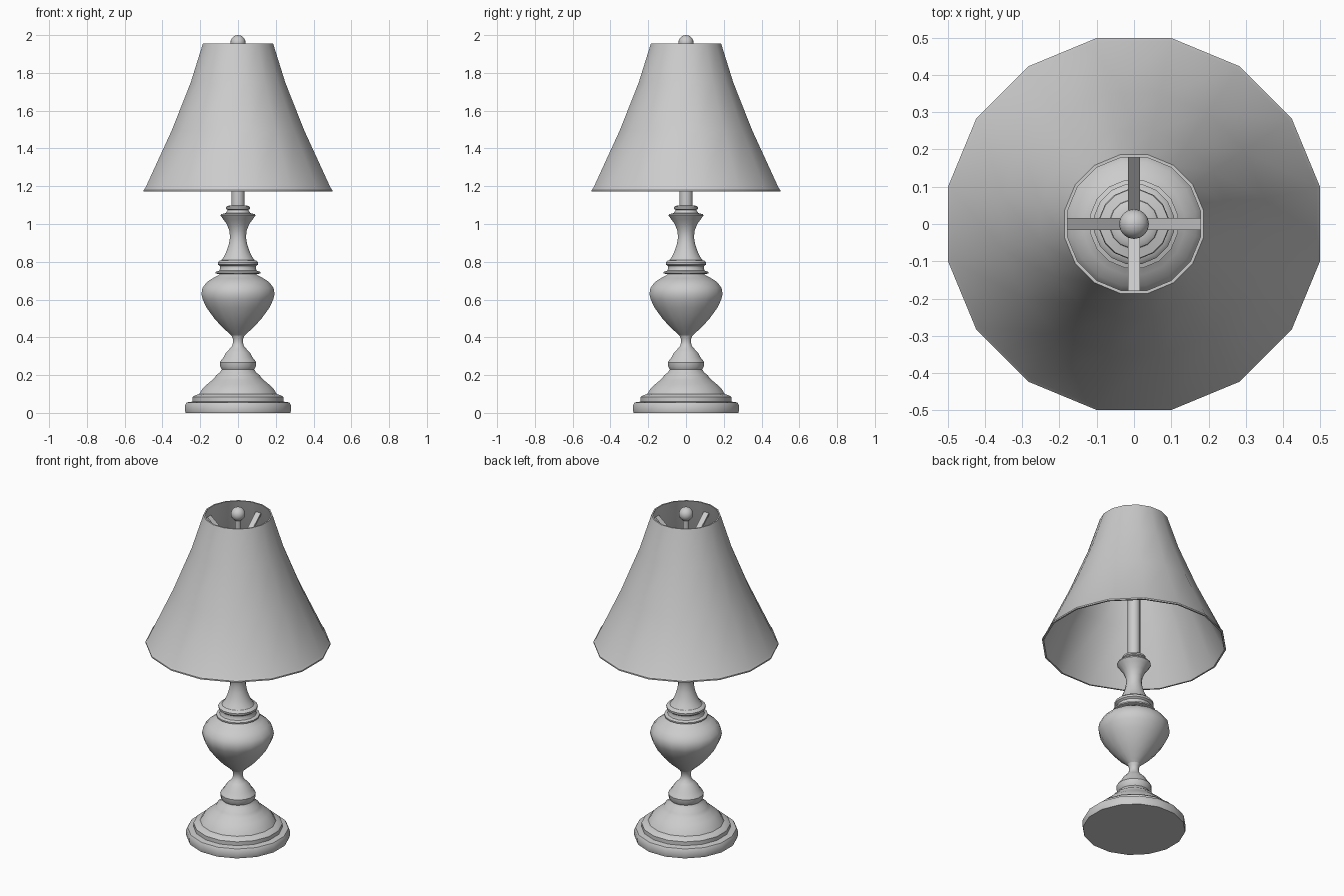
import bpy, bmesh, math
from mathutils import Matrix, Vector

if "Cube" in bpy.data.objects:
    bpy.data.objects.remove(bpy.data.objects["Cube"])

SIDES = 16
HALF = math.pi / SIDES


def finish(name, bm, angle=35):
    bmesh.ops.recalc_face_normals(bm, faces=bm.faces)
    mesh = bpy.data.meshes.new(name)
    bm.to_mesh(mesh)
    bm.free()
    ob = bpy.data.objects.new(name, mesh)
    bpy.context.collection.objects.link(ob)
    bpy.ops.object.select_all(action='DESELECT')
    ob.select_set(True)
    bpy.context.view_layer.objects.active = ob
    bpy.ops.object.shade_smooth_by_angle(angle=math.radians(angle))
    return ob


def lathe(name, profile, closed=False):
    """Revolve (half width, z) points; flats face the axes."""
    bm = bmesh.new()
    rings = []
    for r, z in profile:
        r /= math.cos(HALF)
        rings.append([bm.verts.new((r * math.cos(a), r * math.sin(a), z))
                      for a in (HALF + 2 * HALF * i for i in range(SIDES))])
    pairs = list(zip(rings, rings[1:]))
    if closed:
        pairs.append((rings[-1], rings[0]))
    else:
        bm.faces.new(rings[0])
        bm.faces.new(rings[-1])
    for a, b in pairs:
        for i in range(SIDES):
            j = (i + 1) % SIDES
            bm.faces.new((a[i], a[j], b[j], b[i]))
    return finish(name, bm)


# Stepped foot
lathe("foot", [
    (.277, 0), (.28, .01), (.28, .04), (.272, .055), (.24, .06), (.24, .083),
    (.23, .092), (.205, .10), (.19, .125), (.165, .15), (.135, .175),
    (.12, .19), (.115, .20), (.095, .215), (.085, .232)])

# Turned lower stem with bead
lathe("lower_stem", [
    (.085, .23), (.094, .245), (.096, .268), (.088, .28), (.076, .295),
    (.064, .318), (.045, .338), (.031, .355), (.026, .375), (.028, .395),
    (.036, .412)])

# Vase shaped body
lathe("vase_body", [
    (.03, .405), (.05, .424), (.085, .455), (.125, .50), (.165, .555),
    (.187, .60), (.194, .63), (.188, .662), (.165, .692), (.135, .712),
    (.105, .728), (.095, .738)])

# Collar rings
lathe("collar", [
    (.105, .735), (.118, .739), (.118, .747), (.10, .753), (.094, .765),
    (.095, .777), (.106, .785), (.107, .797), (.098, .806), (.08, .81)])

# Flared neck
lathe("neck", [
    (.088, .808), (.073, .83), (.059, .86), (.048, .895), (.042, .93),
    (.046, .965), (.06, 1.0), (.078, 1.025), (.092, 1.044), (.09, 1.052),
    (.065, 1.058), (.055, 1.075), (.064, 1.08), (.064, 1.09), (.055, 1.096),
    (.036, 1.098)])

# Central rod and the thin post above it
lathe("rod", [(.034, 1.09), (.034, 1.70), (.03, 1.75), (.017, 1.76), (.017, 1.94)])

# Ball finial
bm = bmesh.new()
bmesh.ops.create_uvsphere(bm, u_segments=16, v_segments=10, radius=.04,
                          matrix=Matrix.Translation((0, 0, 1.96)))
finish("finial", bm)

# Thin walled shade
outer = [(.499, 1.172), (.499, 1.18), (.49, 1.192), (.35, 1.497), (.25, 1.75), (.186, 1.955)]
inner = [(.178, 1.955), (.241, 1.75), (.341, 1.497), (.482, 1.188), (.49, 1.172)]
lathe("shade", outer + inner, closed=True)

# Four arms sloping up to the shade
start, end = Vector((.01, 0, 1.73)), Vector((.198, 0, 1.89))
d = end - start
for i in range(4):
    bm = bmesh.new()
    m = (Matrix.Rotation(i * math.pi / 2, 4, 'Z') @ Matrix.Translation((start + end) / 2)
         @ Matrix.Rotation(-math.atan2(d.z, d.x), 4, 'Y')
         @ Matrix.Diagonal((d.length, .033, .012, 1)))
    bmesh.ops.create_cube(bm, size=1, matrix=m)
    finish(f"shade_arm_{i + 1}", bm)
